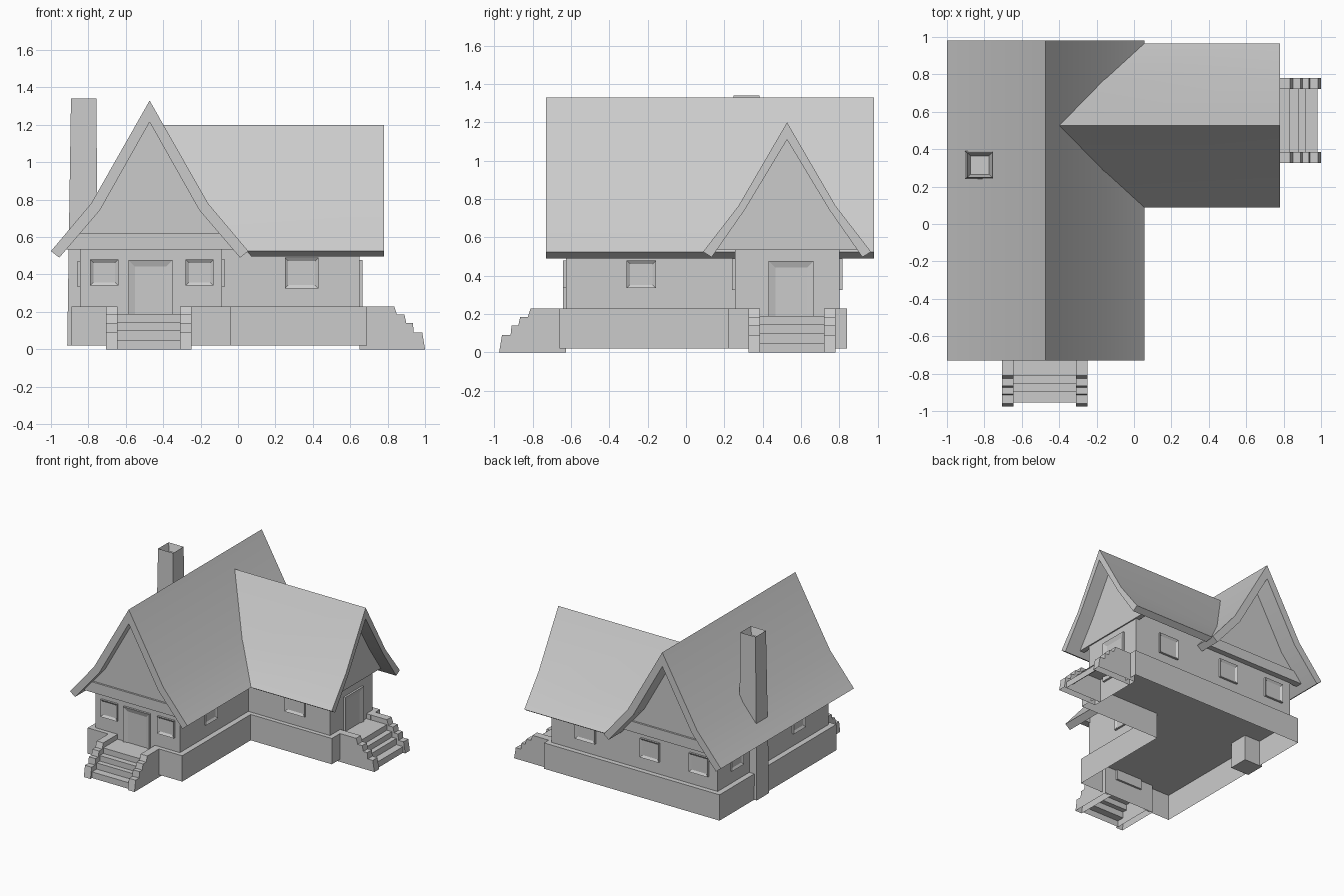
import bpy, bmesh
from math import radians
from mathutils import Matrix, Vector

if "Cube" in bpy.data.objects:
    bpy.data.objects.remove(bpy.data.objects["Cube"])


def finish(name, bm, mat=Matrix(), smooth=False):
    bmesh.ops.recalc_face_normals(bm, faces=bm.faces)
    bm.transform(mat)
    me = bpy.data.meshes.new(name)
    bm.to_mesh(me)
    bm.free()
    ob = bpy.data.objects.new(name, me)
    bpy.context.collection.objects.link(ob)
    if smooth:
        bpy.ops.object.select_all(action='DESELECT')
        ob.select_set(True)
        bpy.context.view_layer.objects.active = ob
        bpy.ops.object.shade_smooth_by_angle(angle=radians(30))
    return ob


def prism(name, pts, axis, start, end, mat=Matrix(), open_bottom=False, smooth=False):
    """Extrude a 2D profile along an axis; start may be a function of the second profile coordinate."""
    def place(p, d):
        return {'x': (d, p[0], p[1]), 'y': (p[0], d, p[1]), 'z': (p[0], p[1], d)}[axis]
    bm = bmesh.new()
    a = [bm.verts.new(place(p, start(p[1]) if callable(start) else start)) for p in pts]
    b = [bm.verts.new(place(p, end)) for p in pts]
    n = len(pts)
    bm.faces.new(a)
    bm.faces.new(b)
    for i in range(n):
        j = (i + 1) % n
        bm.faces.new((a[i], a[j], b[j], b[i]))
    bmesh.ops.recalc_face_normals(bm, faces=bm.faces)
    if open_bottom:
        low = min(v.co.z for v in bm.verts)
        gone = [f for f in bm.faces if all(abs(v.co.z - low) < 1e-5 for v in f.verts)]
        bmesh.ops.delete(bm, geom=gone, context='FACES')
    return finish(name, bm, mat, smooth)


def mirrored(c, half):
    """Mirror half-profile (offset, z), running from centre outwards, about c."""
    return [(c + u, z) for u, z in half] + [(c - u, z) for u, z in reversed(half) if u > 0]


def turned(x, y, degrees):
    return Matrix.Translation((x, y, 0)) @ Matrix.Rotation(radians(degrees), 4, 'Z')


def panel(name, x, y, degrees, w, z0, z1, border):
    """Framed window or door: a slab with an inset, recessed face."""
    bm = bmesh.new()
    bmesh.ops.create_cube(bm, size=1, matrix=Matrix.Translation((0, 0, (z0 + z1) / 2))
                          @ Matrix.Diagonal((w, 0.032, z1 - z0, 1)))
    front = min(bm.faces, key=lambda f: f.calc_center_median().y)
    bmesh.ops.inset_region(bm, faces=[front], thickness=border, use_even_offset=True)
    bmesh.ops.translate(bm, verts=front.verts, vec=(0, 0.012, 0))
    finish(name, bm, turned(x, y, degrees))


CX, CY = -0.4725, 0.527   # ridge lines of the two wings

# Hollow foundation, notched at both doors
prism("foundation", [(-.89, -.66), (-.645, -.66), (-.645, -.625), (-.31, -.625), (-.31, -.66),
                     (-.04, -.66), (-.04, .22), (.69, .22), (.69, .385), (.65, .385),
                     (.65, .72), (.69, .72), (.69, .84), (-.89, .84)],
      'z', .02, .23, open_bottom=True)

# Walls
prism("walls", [(-.845, -.625), (-.085, -.625), (-.085, .255), (.65, .255), (.65, .80), (-.845, .80)],
      'z', .23, .60)


# Roofs: the cross roof starts on the slope of the main roof
def main_slope_x(z):
    if z > .78:
        return CX + .3125 * (1.33 - z) / .55 - .008
    return CX + .3125 + .215 * (.78 - z) / .255 - .008


def roof_profile(c, outer, inner):
    right = [(c + u, z) for u, z in outer] + [(c + u, z) for u, z in reversed(inner)]
    left = [(c - u, z) for u, z in inner[1:]] + [(c - u, z) for u, z in reversed(outer[1:])]
    return right + left


prism("main_roof", roof_profile(CX, [(0, 1.33), (.3125, .78), (.5275, .525)],
                                [(0, 1.215), (.265, .745), (.483, .49)]), 'y', -.73, .98, smooth=True)
prism("cross_roof", roof_profile(CY, [(0, 1.20), (.253, .765), (.438, .525)],
                                 [(0, 1.11), (.22, .745), (.393, .497)]), 'x', main_slope_x, .78, smooth=True)

# Gable walls and their beams
main_gable = mirrored(CX, [(0, 1.225), (.27, .75), (.45, .535)])
main_beam = mirrored(CX, [(.38, .62), (.45, .535)])
for side, y_in, y_out, y_beam in (("front", -.61, -.655, -.67), ("back", .79, .83, .845)):
    prism(side + "_gable", main_gable, 'y', y_in, y_out)
    prism(side + "_gable_beam", main_beam, 'y', y_in, y_beam)
prism("side_gable", mirrored(CY, [(0, 1.12), (.225, .75), (.37, .535)]), 'x', .62, .66)

# Windows and doors
for i, (x, y, deg, w, z0, z1) in enumerate([
        (-.715, -.625, 0, .15, .34, .48), (-.205, -.625, 0, .15, .34, .48),
        (.34, .255, 0, .18, .325, .49), (-.085, -.233, 90, .155, .335, .48),
        (.34, .80, 180, .18, .325, .49), (-.24, .80, 180, .17, .33, .485),
        (-.68, .80, 180, .17, .33, .485), (-.845, .56, -90, .155, .335, .47),
        (-.845, -.233, -90, .155, .335, .47)]):
    panel(f"window_{i + 1}", x, y, deg, w, z0, z1, .018)
panel("front_door", -.468, -.625, 0, .235, .15, .477, .035)
panel("side_door", .65, .548, 90, .235, .15, .477, .035)

# Stairs with stepped side walls
cheek = [(0, 0), (-.35, 0), (-.335, .09), (-.29, .09), (-.285, .14), (-.25, .14),
         (-.24, .185), (-.2, .185), (-.185, .23), (0, .23)]
treads = [(0, 0), (-.33, 0), (-.33, .05), (-.27, .05), (-.27, .10), (-.23, .10),
          (-.23, .145), (-.185, .145), (-.185, .19), (0, .19)]
for side, mat in (("front", turned(-.477, -.625, 0)), ("side", turned(.65, .553, 90))):
    prism(side + "_steps", treads, 'x', -.17, .17, mat, open_bottom=True)
    for s, label in ((-1, "left"), (1, "right")):
        prism(f"{side}_stair_{label}_wall", cheek, 'x', s * .168, s * .228, mat, open_bottom=True)

# Tapered chimney with an open flue
bm = bmesh.new()
bmesh.ops.create_cube(bm, size=1)
for v in bm.verts:
    top = v.co.z > 0
    x0, x1 = (-.893, -.757) if top else (-.913, -.748)
    v.co = Vector((x1 if v.co.x > 0 else x0, .315 + v.co.y * (.135 if top else .16), 1.34 if top else .02))
cap = max(bm.faces, key=lambda f: f.calc_center_median().z)
bmesh.ops.inset_region(bm, faces=[cap], thickness=.025)
bmesh.ops.translate(bm, verts=cap.verts, vec=(0, 0, -.06))
finish("chimney", bm)
